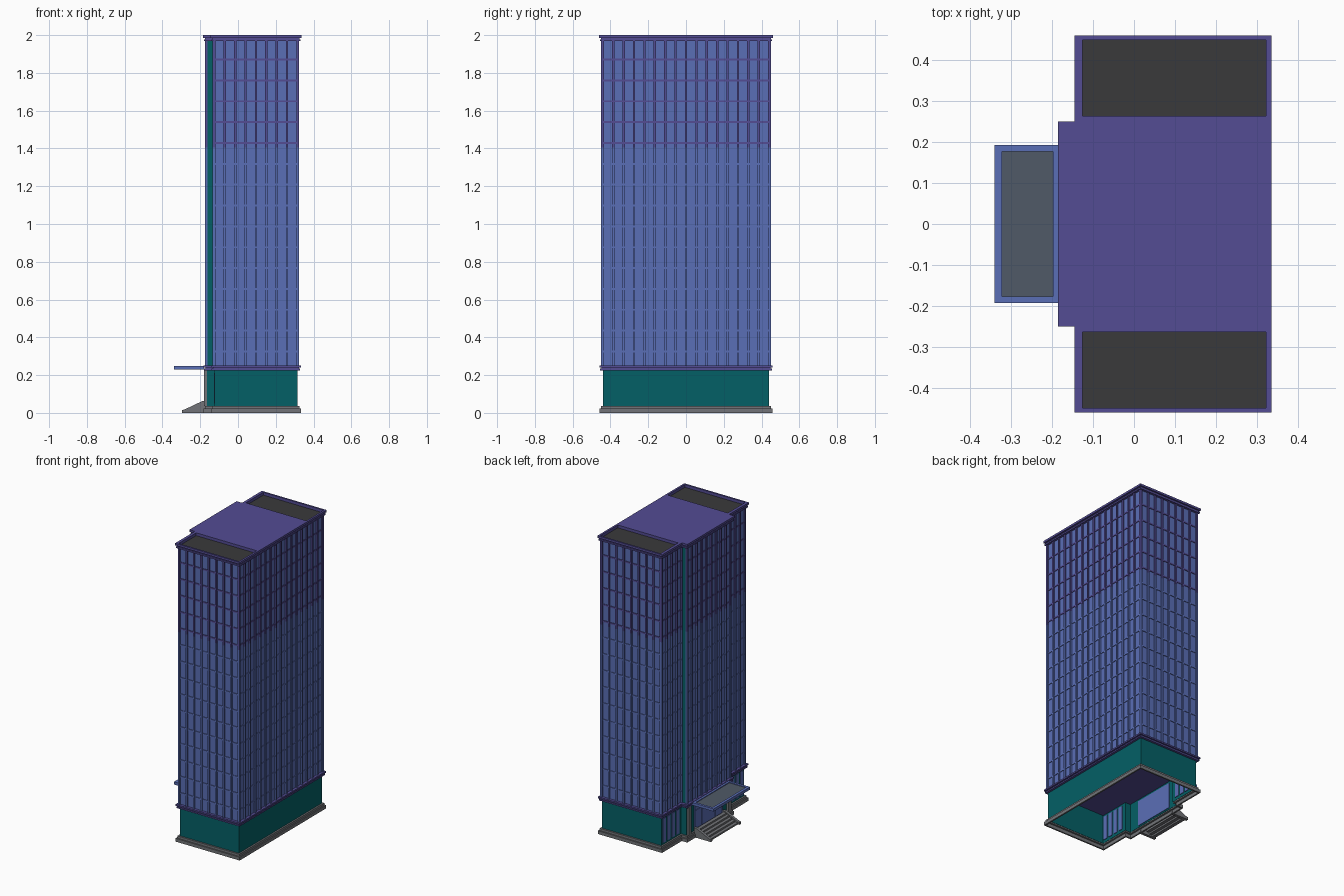
import bpy, bmesh
from mathutils import Vector

if "Cube" in bpy.data.objects:
    bpy.data.objects.remove(bpy.data.objects["Cube"])


def mat(name, r, g, b):
    lin = [((c / 255 + 0.055) / 1.055) ** 2.4 if c > 10 else c / 255 / 12.92 for c in (r, g, b)]
    m = bpy.data.materials.new(name)
    m.diffuse_color = (*lin, 1)
    m.use_nodes = True
    m.node_tree.nodes["Principled BSDF"].inputs["Base Color"].default_value = m.diffuse_color
    return m


BLUE = mat("blue_glass", 90, 110, 182)
PURPLE = mat("purple_trim", 83, 76, 148)
TEAL = mat("teal_wall", 4, 96, 102)
STONE = mat("grey_stone", 114, 116, 120)
ROOF = mat("dark_roof", 58, 58, 59)
CANOPY = mat("canopy_panel", 80, 90, 103)


def finish(name, bm, mats):
    bmesh.ops.recalc_face_normals(bm, faces=bm.faces)
    me = bpy.data.meshes.new(name)
    bm.to_mesh(me)
    bm.free()
    for m in mats:
        me.materials.append(m)
    ob = bpy.data.objects.new(name, me)
    bpy.context.collection.objects.link(ob)
    return ob


def add_box(bm, x0, x1, y0, y1, z0, z1):
    for v in bmesh.ops.create_cube(bm, size=1)["verts"]:
        v.co = Vector(((x0 + x1) / 2 + v.co.x * (x1 - x0),
                       (y0 + y1) / 2 + v.co.y * (y1 - y0),
                       (z0 + z1) / 2 + v.co.z * (z1 - z0)))


def boxes(name, m, items):
    bm = bmesh.new()
    for it in items:
        add_box(bm, *it)
    return finish(name, bm, [m])


X1, XW, XC, Y, YC = 0.315, -0.125, -0.165, 0.44, 0.23


def plan(d=0.0):
    """T-shaped footprint, grown outward by d."""
    a, w, c, y, k = X1 + d, XW - d, XC - d, Y + d, YC + d
    return [(w, -y), (a, -y), (a, y), (w, y), (w, k), (c, k), (c, -k), (w, -k)]


def prism(name, mats, d, z0, z1, inner=None, caps=True):
    """Footprint extruded upward; with inner set it becomes a ring."""
    bm = bmesh.new()

    def loop(dd, z):
        return [bm.verts.new((x, y, z)) for x, y in plan(dd)]

    def bridge(p, q):
        for i in range(len(p)):
            j = (i + 1) % len(p)
            bm.faces.new((p[i], p[j], q[j], q[i]))
    lo, hi = loop(d, z0), loop(d, z1)
    bridge(lo, hi)
    if inner is not None:
        lo2, hi2 = loop(inner, z0), loop(inner, z1)
        bridge(hi, hi2)
        bridge(hi2, lo2)
        bridge(lo2, lo)
    elif caps:
        bm.faces.new(hi)
        bm.faces.new(lo[::-1])
    return finish(name, bm, mats)


# Plinth rings and hollow ground floor wall
prism("plinth_lower", [STONE], 0.018, 0, 0.022, inner=0.008)
prism("plinth_upper", [STONE], 0.010, 0.022, 0.037, inner=-0.004)
prism("ground_wall", [TEAL], -0.001, 0.03, 0.226, inner=-0.006)

# Lower cornice: two lips with a neck
prism("lower_cornice_lip", [PURPLE], 0.014, 0.225, 0.234)
prism("lower_cornice_neck", [PURPLE], 0.008, 0.234, 0.240)
prism("lower_cornice_top", [PURPLE], 0.018, 0.240, 0.250)

# Glass tower, teal on the sides of the entrance bay
tower = prism("glass_tower", [BLUE, TEAL], 0, 0.25, 1.97, caps=False)
for p in tower.data.polygons:
    if abs(p.normal.y) > 0.9 and p.center.x < XW:
        p.material_index = 1

# Mullions and floor bars on each glazed edge, purple on the upper storeys
bays = [8, 16, 8, 4, 0, 9, 0, 4]
pts = plan()
low, high = [], []
SPLIT, H, E = 1.405, 0.006, 0.004
for i, n in enumerate(bays):
    if not n:
        continue
    a, b = Vector(pts[i]), Vector(pts[(i + 1) % 8])
    side = Vector((b - a).yx) * Vector((1, 1)).length / 1.41421
    out = Vector((b.y - a.y, a.x - b.x)).normalized()
    for k in range(n + 1):
        p = a.lerp(b, k / n) + out * 0.003
        for lst, z0, z1 in ((low, 0.25, SPLIT), (high, SPLIT, 1.97)):
            lst.append((p.x - H, p.x + H, p.y - H, p.y + H, z0, z1))
    for k in range(15):
        z = 0.325 + 0.1104 * k
        (low if z < SPLIT - 0.02 else high).append(
            (min(a.x, b.x) - E, max(a.x, b.x) + E,
             min(a.y, b.y) - E, max(a.y, b.y) + E, z - 0.005, z + 0.005))
boxes("lower_window_frames", BLUE, low)
boxes("upper_window_frames", PURPLE, high)

# Roof cornice and parapets around the sunken wing roofs
prism("roof_cornice_lip", [PURPLE], 0.016, 1.968, 1.978)
rim = []
for z0, z1, d in ((1.978, 1.986, 0.010), (1.986, 2.0, 0.020)):
    rim.append((XC - d, X1 + d, -YC - d, YC + d, z0, z1))
    for s in (1, -1):
        def span(p, q):
            return (min(s * p, s * q), max(s * p, s * q))
        rim.append((XW - d, X1 + d, *span(YC + d, 0.263), z0, z1))
        rim.append((XW - d, X1 + d, *span(0.448, Y + d), z0, z1))
        rim.append((XW - d, -0.126, *span(0.263, 0.448), z0, z1))
        rim.append((0.322, X1 + d, *span(0.263, 0.448), z0, z1))
boxes("roof_slab_and_parapet", PURPLE, rim)
boxes("wing_roofs", ROOF, [(-0.127, 0.323, 0.262, 0.449, 1.976, 1.981),
                           (-0.127, 0.323, -0.449, -0.262, 1.976, 1.981)])

# Ground floor windows in the wings, glazed entrance in the middle
glass, frames = [], []
for s in (1, -1):
    for k in range(4):
        y = s * (0.268 + 0.0475 * k)
        glass.append((XW - 0.003, XW + 0.010, y - 0.016, y + 0.016, 0.05, 0.212))
glass.append((XC - 0.003, XC + 0.010, -0.145, 0.145, 0.04, 0.212))
boxes("ground_windows", BLUE, glass)
for k in range(5):
    y = -0.145 + 0.0725 * k
    frames.append((XC - 0.006, XC, y - 0.004, y + 0.004, 0.04, 0.212))
frames.append((XC - 0.006, XC, -0.145, 0.145, 0.165, 0.172))
boxes("entrance_frames", BLUE, frames)

# Stone pillars beside the entrance
boxes("entrance_pillars", STONE, [(XC - 0.014, XC + 0.004, min(s * 0.195, s * 0.225),
                                   max(s * 0.195, s * 0.225), 0.037, 0.226) for s in (1, -1)])

# Entrance canopy with inset panel
cx0, cx1, cy = -0.34, -0.18, 0.193
boxes("canopy_rim", BLUE, [(cx0, cx1, -cy, cy, 0.229, 0.240),
                           (cx0, cx0 + 0.018, -cy, cy, 0.240, 0.247),
                           (-0.197, cx1, -cy, cy, 0.240, 0.247),
                           (cx0 + 0.018, -0.197, cy - 0.016, cy, 0.240, 0.247),
                           (cx0 + 0.018, -0.197, -cy, -cy + 0.016, 0.240, 0.247)])
boxes("canopy_panel", CANOPY, [(cx0 + 0.018, -0.197, -cy + 0.016, cy - 0.016, 0.239, 0.242)])

# Entrance steps and sloped side walls
boxes("entrance_steps", STONE, [(-0.285 + 0.021 * k, -0.261 + 0.021 * k, -0.143, 0.143,
                                 0.011 * k, 0.011 * (k + 1)) for k in range(5)])
for s, label in ((1, "left"), (-1, "right")):
    bm = bmesh.new()
    prof = [(-0.296, 0), (-0.17, 0), (-0.17, 0.064), (-0.19, 0.062), (-0.285, 0.017), (-0.296, 0.016)]
    f = bm.faces.new([bm.verts.new((x, s * 0.142, z)) for x, z in prof])
    ext = bmesh.ops.extrude_face_region(bm, geom=[f])["geom"]
    bmesh.ops.translate(bm, vec=(0, s * 0.018, 0),
                        verts=[g for g in ext if isinstance(g, bmesh.types.BMVert)])
    finish("stair_wall_" + label, bm, [STONE])
